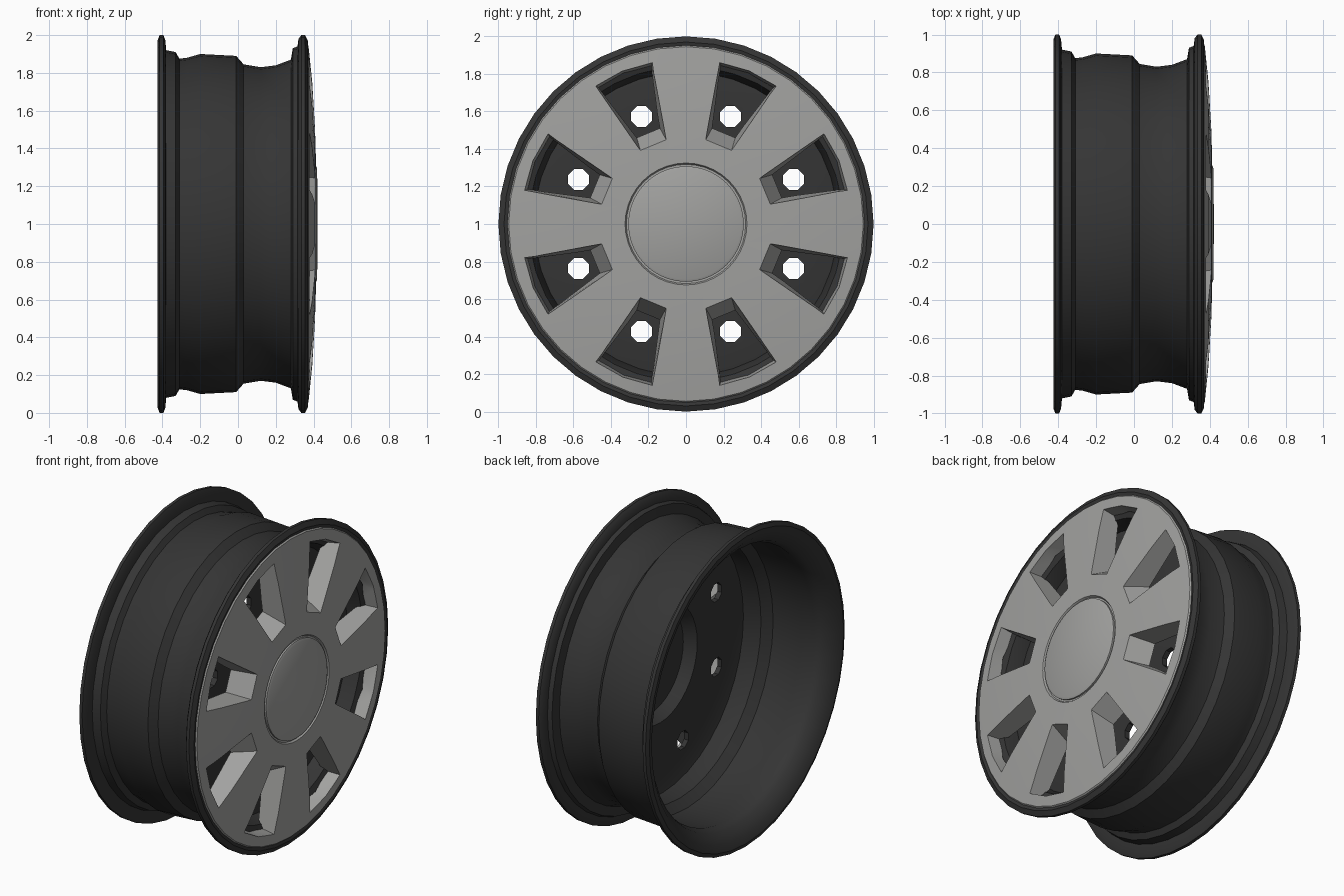
import bpy, bmesh, math

SPOKES = 8
SEGMENTS = 40

cube = bpy.data.objects.get("Cube")
if cube:
    bpy.data.objects.remove(cube, do_unlink=True)


def material(name, rgb):
    mat = bpy.data.materials.new(name)
    mat.use_nodes = True
    mat.diffuse_color = (*rgb, 1)
    mat.node_tree.nodes["Principled BSDF"].inputs["Base Color"].default_value = (*rgb, 1)
    return mat


DARK = material("dark steel", (0.035, 0.035, 0.035))
LIGHT = material("light grey", (0.36, 0.36, 0.35))


def add_object(name, bm, mat):
    bmesh.ops.remove_doubles(bm, verts=bm.verts, dist=0.0005)
    bmesh.ops.recalc_face_normals(bm, faces=bm.faces)
    mesh = bpy.data.meshes.new(name)
    bm.to_mesh(mesh)
    bm.free()
    mesh.materials.append(mat)
    obj = bpy.data.objects.new(name, mesh)
    bpy.context.collection.objects.link(obj)
    return obj


def on_wheel(x, u, v, angle):
    """Point at depth x, u along the radius and v across it."""
    c, s = math.cos(angle), math.sin(angle)
    return (x, u * c - v * s, 1 + u * s + v * c)


def revolve(name, profile, mat, closed):
    """Turn (x, radius) points round the axle."""
    bm = bmesh.new()
    rings = [[bm.verts.new(on_wheel(x, r, 0, math.tau * i / SEGMENTS))
              for i in range(SEGMENTS)] for x, r in profile]
    pairs = list(zip(rings, rings[1:]))
    if closed:
        pairs.append((rings[-1], rings[0]))
    for a, b in pairs:
        for i in range(SEGMENTS):
            j = (i + 1) % SEGMENTS
            bm.faces.new((a[i], a[j], b[j], b[i]))
    return add_object(name, bm, mat)


def cut_windows(target, lower, upper, mat):
    """Cut one prism between every pair of spokes; each outline is (x, points)."""
    bm = bmesh.new()
    for k in range(SPOKES):
        angle = math.tau * (k + 0.5) / SPOKES
        low, top = [[bm.verts.new(on_wheel(x, u, v, angle)) for u, v in points]
                    for x, points in (lower, upper)]
        bm.faces.new(low)
        bm.faces.new(top)
        n = len(low)
        for i in range(n):
            bm.faces.new((low[i], low[(i + 1) % n], top[(i + 1) % n], top[i]))
    cutter = add_object("window_cutter", bm, mat)
    cutter.hide_render = True
    mod = target.modifiers.new("windows", "BOOLEAN")
    mod.operation = "DIFFERENCE"
    mod.solver = "EXACT"
    mod.object = cutter
    bpy.context.view_layer.update()
    graph = bpy.context.evaluated_depsgraph_get()
    mesh = bpy.data.meshes.new_from_object(target.evaluated_get(graph))
    target.modifiers.clear()
    target.data = mesh
    bpy.data.objects.remove(cutter, do_unlink=True)


def trapezoid(inner, inner_half, outer, outer_half):
    return [(inner, -inner_half), (outer, -outer_half),
            (outer + 0.02, 0), (outer, outer_half), (inner, inner_half)]


# Barrel with both flanges, drop centre and inner wall
barrel = revolve("rim_barrel", [
    (-0.425, 0.975), (-0.415, 1.0), (-0.395, 1.0), (-0.385, 0.975), (-0.38, 0.92),
    (-0.33, 0.91), (-0.31, 0.875), (-0.27, 0.88), (-0.2, 0.9), (-0.01, 0.89),
    (0.03, 0.845), (0.12, 0.83), (0.2, 0.84), (0.28, 0.87), (0.29, 0.93),
    (0.315, 0.94), (0.32, 0.98), (0.335, 1.0), (0.355, 1.0), (0.37, 0.97),
    (0.36, 0.93), (0.31, 0.9), (0.29, 0.84), (0.2, 0.81), (0.04, 0.81),
    (-0.01, 0.86), (-0.2, 0.87), (-0.31, 0.85), (-0.36, 0.87), (-0.41, 0.93)],
    DARK, True)

# Wheel disc with a hub recess and a ring of vent holes
disc = revolve("wheel_disc", [
    (0.25, 0), (0.25, 0.33), (0.18, 0.37), (0.19, 0.7), (0.16, 0.825),
    (0.2, 0.825), (0.22, 0.7), (0.22, 0.37), (0.28, 0.33), (0.28, 0)], DARK, False)
hole = [(0.62 + 0.06 * math.cos(a), 0.06 * math.sin(a))
        for a in (math.tau * i / 8 for i in range(8))]
cut_windows(disc, (0.1, hole), (0.3, hole), DARK)

# Domed cover with tapered windows
cover = revolve("wheel_cover", [
    (0.27, 0), (0.27, 0.82), (0.3, 0.86), (0.34, 0.92), (0.362, 0.955),
    (0.373, 0.945), (0.393, 0.75), (0.408, 0.5), (0.413, 0.325),
    (0.402, 0.318), (0.402, 0)], LIGHT, False)
cut_windows(cover, (0.24, trapezoid(0.54, 0.065, 0.84, 0.145)),
            (0.42, trapezoid(0.45, 0.075, 0.87, 0.168)), LIGHT)

# Centre cap
cap = revolve("centre_cap", [
    (0.4, 0.308), (0.413, 0.308), (0.419, 0.295), (0.422, 0)], LIGHT, False)

for obj in (barrel, disc, cover, cap):
    bpy.ops.object.select_all(action="DESELECT")
    obj.select_set(True)
    bpy.context.view_layer.objects.active = obj
    bpy.ops.object.shade_smooth_by_angle(angle=math.radians(35))
